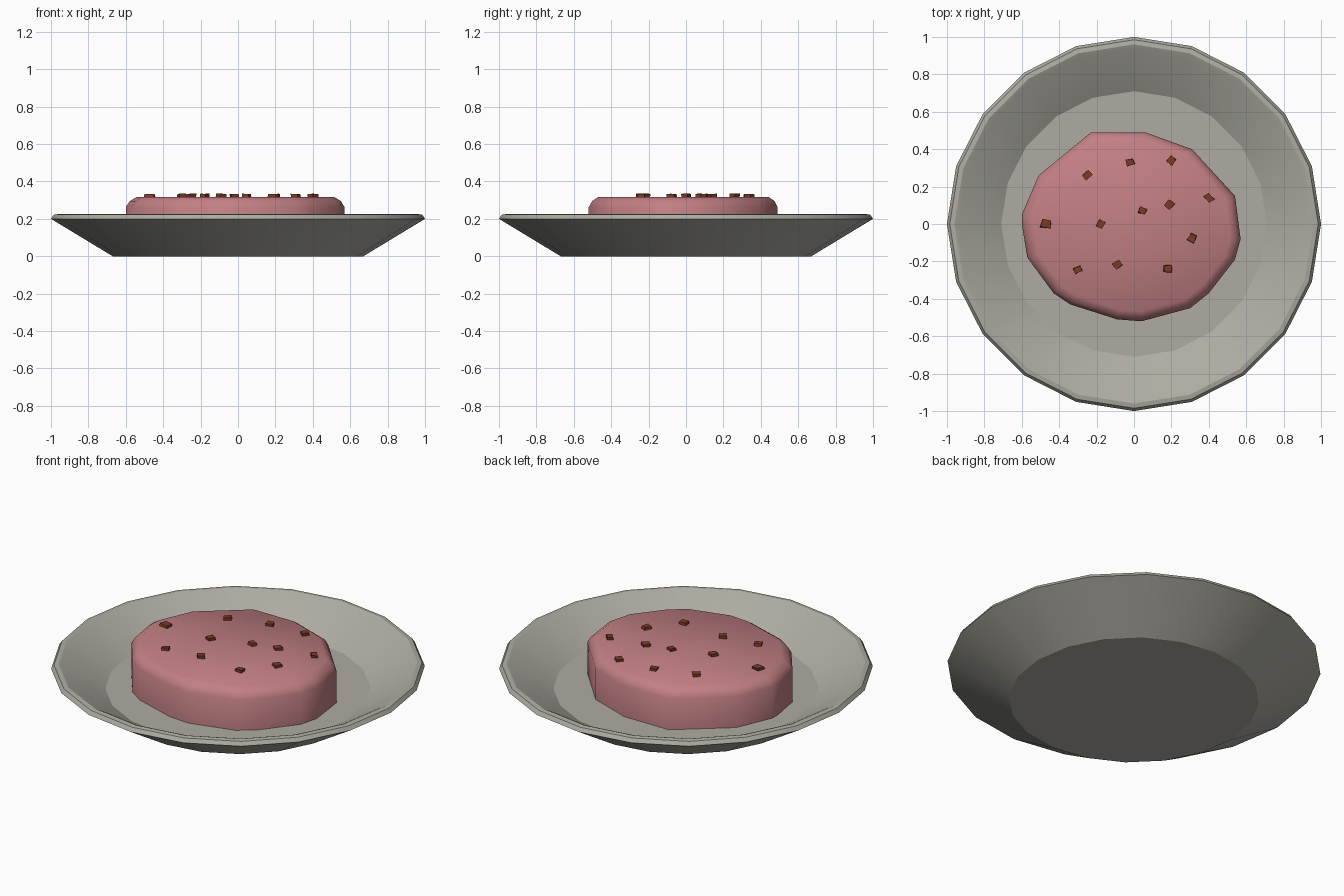
import bpy, bmesh, math, random
from mathutils import Matrix, Vector

if "Cube" in bpy.data.objects:
    bpy.data.objects.remove(bpy.data.objects["Cube"])

random.seed(4)

def material(name, rgb):
    m = bpy.data.materials.new(name)
    m.diffuse_color = (*rgb, 1)
    m.use_nodes = True
    m.node_tree.nodes["Principled BSDF"].inputs["Base Color"].default_value = m.diffuse_color
    return m

def finish(name, bm, mat, angle=None):
    bmesh.ops.recalc_face_normals(bm, faces=bm.faces)
    me = bpy.data.meshes.new(name)
    bm.to_mesh(me)
    bm.free()
    me.materials.append(mat)
    ob = bpy.data.objects.new(name, me)
    bpy.context.collection.objects.link(ob)
    if angle:
        bpy.ops.object.select_all(action='DESELECT')
        ob.select_set(True)
        bpy.context.view_layer.objects.active = ob
        bpy.ops.object.shade_smooth_by_angle(angle=math.radians(angle))
    return ob

def loft(bm, rings):
    """Skin closed rings of points and cap both ends."""
    vs = [[bm.verts.new(p) for p in r] for r in rings]
    n = len(vs[0])
    for a, b in zip(vs, vs[1:]):
        for i in range(n):
            j = (i + 1) % n
            bm.faces.new((a[i], a[j], b[j], b[i]))
    bm.faces.new(vs[0])
    bm.faces.new(vs[-1])

grey = material("warm_grey_ceramic", (0.42, 0.41, 0.36))
pink = material("pink_meat", (0.54, 0.215, 0.23))
brown = material("brown_seasoning", (0.20, 0.042, 0.02))

# plate: 20-sided turned profile with a thin rounded rim
profile = [(0.67, 0), (1.0, 0.2), (0.985, 0.222), (0.96, 0.226), (0.935, 0.215), (0.71, 0.08)]
SIDES = 20
bm = bmesh.new()
loft(bm, [[(r * math.cos(2 * math.pi * i / SIDES), r * math.sin(2 * math.pi * i / SIDES), z)
           for i in range(SIDES)] for r, z in profile])
finish("plate", bm, grey, 30)

# patty: uneven outline with a rounded top edge
outline = [(-0.23, 0.49), (0.06, 0.49), (0.31, 0.40), (0.54, 0.15), (0.57, -0.08),
           (0.54, -0.19), (0.40, -0.37), (0.30, -0.45), (0.04, -0.52), (-0.09, -0.51),
           (-0.34, -0.43), (-0.43, -0.37), (-0.57, -0.18), (-0.60, 0.0), (-0.60, 0.05), (-0.51, 0.26)]
bm = bmesh.new()
loft(bm, [[(x * s, y * s, z) for x, y in outline]
          for s, z in [(1, 0.075), (1, 0.262), (0.965, 0.295), (0.9, 0.318)]])
finish("patty", bm, pink, 50)

# seasoning: small uneven chips on top of the patty
chips = [(-0.25, 0.26), (-0.02, 0.33), (0.20, 0.34), (0.40, 0.14), (0.19, 0.105), (0.045, 0.07),
         (-0.18, 0), (-0.47, 0), (-0.30, -0.245), (-0.09, -0.215), (0.18, -0.24), (0.31, -0.075)]
bm = bmesh.new()
for x, y in chips:
    size = 0.052 if x < -0.4 else 0.041
    m = (Matrix.Translation((x, y, 0.322)) @ Matrix.Rotation(random.uniform(0, math.pi), 4, 'Z')
         @ Matrix.Diagonal((size, size * 0.85, 0.022, 1)))
    for v in bmesh.ops.create_cube(bm, size=1, matrix=m)['verts']:
        v.co += Vector([random.uniform(-0.004, 0.004) for _ in range(2)] + [random.uniform(-0.002, 0.002)])
finish("seasoning_chips", bm, brown)
